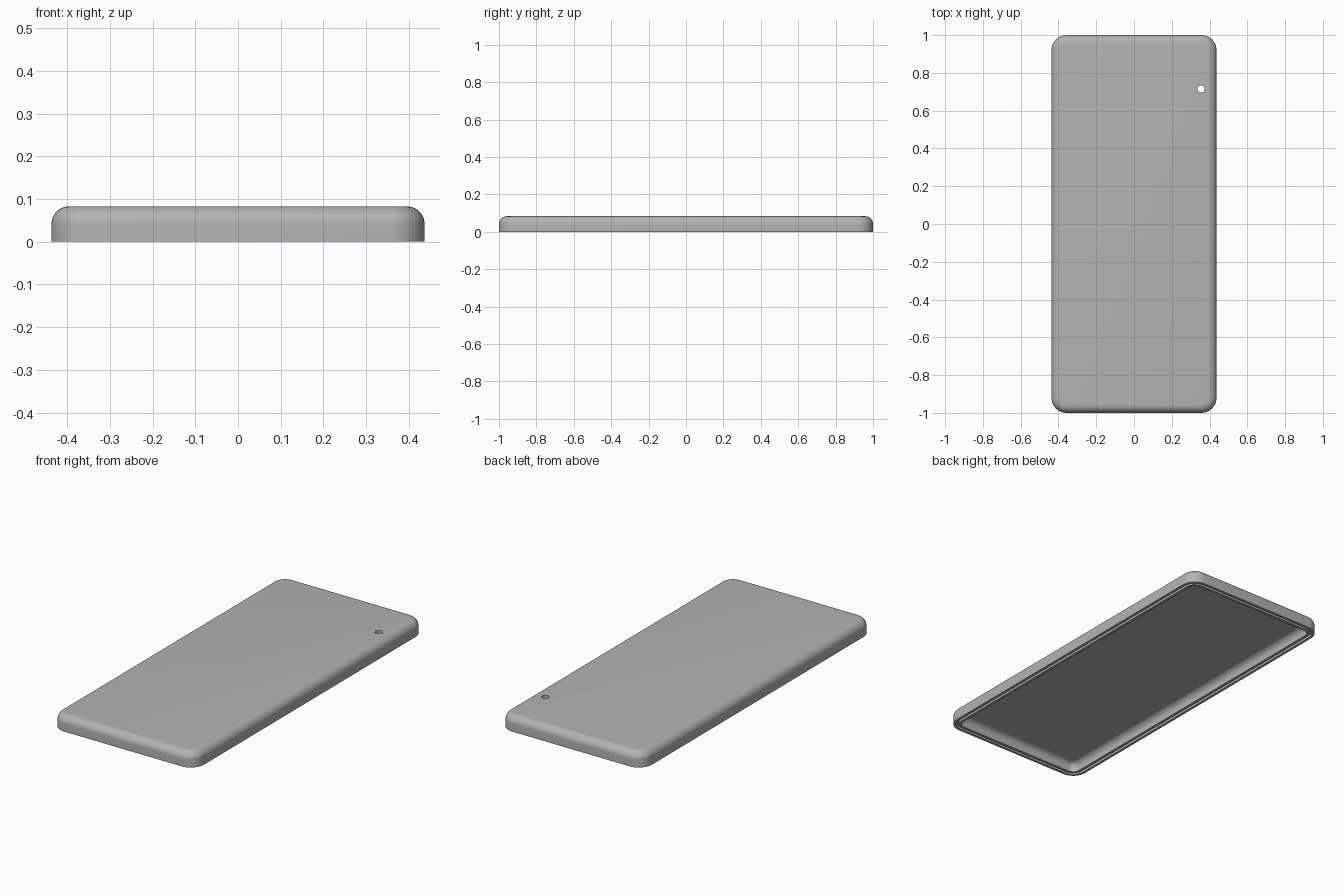
import bpy, bmesh, math

if "Cube" in bpy.data.objects:
    bpy.data.objects.remove(bpy.data.objects["Cube"])

HALF_X, HALF_Y, HEIGHT = 0.437, 1.0, 0.083
CORNER, FILLET = 0.08, 0.042
WALL, FLOOR, INNER_FILLET = 0.042, 0.052, 0.034
GROOVE = (0.014, 0.028, 0.014)      # outer inset, inner inset, depth
STEPS = 10

grey = bpy.data.materials.new("shell grey")
grey.use_nodes = True
grey.diffuse_color = (0.45, 0.45, 0.45, 1)
grey.node_tree.nodes["Principled BSDF"].inputs["Base Color"].default_value = grey.diffuse_color


def rounded_loop(bm, inset, z):
    """Rounded rectangle, shrunk by inset, at height z."""
    r = max(CORNER - inset, 0.003)
    cx, cy = HALF_X - inset - r, HALF_Y - inset - r
    verts = []
    for q, (sx, sy) in enumerate([(1, 1), (-1, 1), (-1, -1), (1, -1)]):
        for i in range(STEPS + 1):
            a = math.pi / 2 * (q + i / STEPS)
            verts.append(bm.verts.new((sx * cx + r * math.cos(a), sy * cy + r * math.sin(a), z)))
    return verts


def quarter(inset, z, r):
    """Fillet from a flat face (first point) to an upright wall."""
    angles = [math.pi / 2 * i / STEPS for i in range(STEPS + 1)]
    return [(inset + r * (1 - math.sin(a)), z - r * (1 - math.cos(a))) for a in angles]


# Section: top edge, outer wall, grooved rim, inner wall, cavity floor
g_out, g_in, g_deep = GROOVE
section = quarter(0, HEIGHT, FILLET)
section += [(0, 0), (g_out, 0), (g_out, g_deep), (g_in, g_deep), (g_in, 0), (WALL, 0)]
section += quarter(WALL, FLOOR, INNER_FILLET)[::-1]

bm = bmesh.new()
loops = [rounded_loop(bm, d, z) for d, z in section]
for a, b in zip(loops, loops[1:]):
    for i in range(len(a)):
        j = (i + 1) % len(a)
        bm.faces.new((a[i], b[i], b[j], a[j]))
bm.faces.new(loops[0])
bm.faces.new(loops[-1][::-1])
bmesh.ops.recalc_face_normals(bm, faces=bm.faces)
mesh = bpy.data.meshes.new("cover_shell")
bm.to_mesh(mesh)
bm.free()
mesh.materials.append(grey)
shell = bpy.data.objects.new("cover_shell", mesh)
bpy.context.collection.objects.link(shell)

# Small round hole through the panel
bpy.ops.mesh.primitive_cylinder_add(vertices=32, radius=0.019, depth=0.3, location=(0.355, 0.715, 0.1))
cutter = bpy.context.object
cutter.name = "hole_cutter"
cutter.hide_render = True
cutter.data.materials.append(grey)
cut = shell.modifiers.new("hole", "BOOLEAN")
cut.operation, cut.solver, cut.object = "DIFFERENCE", "EXACT", cutter
bpy.ops.object.select_all(action="DESELECT")
shell.select_set(True)
bpy.context.view_layer.objects.active = shell
bpy.ops.object.modifier_apply(modifier=cut.name)
bpy.data.objects.remove(cutter)

bpy.ops.object.shade_smooth_by_angle(angle=math.radians(35))
